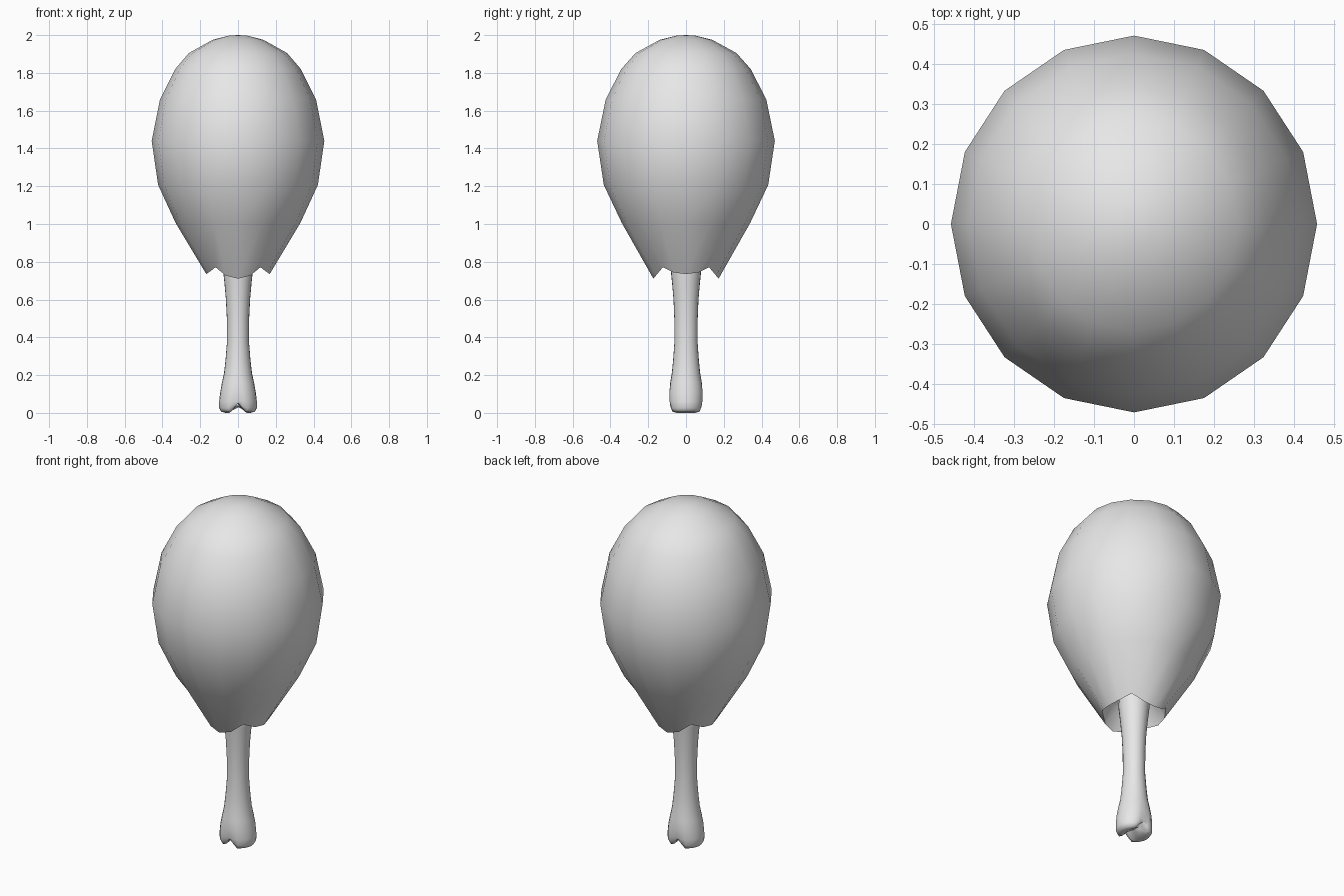
import bpy, bmesh, math

cube = bpy.data.objects.get("Cube")
if cube:
    bpy.data.objects.remove(cube, do_unlink=True)

grey = bpy.data.materials.new("plain grey")
grey.use_nodes = True
grey.diffuse_color = (0.8, 0.8, 0.8, 1)
grey.node_tree.nodes["Principled BSDF"].inputs["Base Color"].default_value = (0.8, 0.8, 0.8, 1)


def lathe(name, profile, sides, shape, smooth_angle):
    """Loft rings of (rx, ry, z); shape adjusts each point; both ends are closed."""
    bm = bmesh.new()
    rings = []
    for i, (rx, ry, z) in enumerate(profile):
        ring = []
        for k in range(sides):
            a = 2 * math.pi * k / sides
            ring.append(bm.verts.new(shape(i, a, rx * math.cos(a), ry * math.sin(a), z)))
        rings.append(ring)
    for low, high in zip(rings, rings[1:]):
        for k in range(sides):
            n = (k + 1) % sides
            bm.faces.new((low[k], low[n], high[n], high[k]))
    for ring in (rings[0], rings[-1]):
        bmesh.ops.contextual_create(bm, geom=ring)
    caps = [f for f in bm.faces if len(f.verts) == sides]
    bmesh.ops.poke(bm, faces=caps)
    bmesh.ops.recalc_face_normals(bm, faces=bm.faces)
    mesh = bpy.data.meshes.new(name)
    bm.to_mesh(mesh)
    bm.free()
    mesh.materials.append(grey)
    obj = bpy.data.objects.new(name, mesh)
    bpy.context.collection.objects.link(obj)
    bpy.ops.object.select_all(action='DESELECT')
    obj.select_set(True)
    bpy.context.view_layer.objects.active = obj
    bpy.ops.object.shade_smooth_by_angle(angle=math.radians(smooth_angle))
    return obj


# Meat: inner lining, scalloped rim, then the egg-shaped outside
meat_profile = [(0.06, 0.88), (0.125, 0.84), (0.168, 0.723), (0.33, 1.005),
                (0.423, 1.207), (0.457, 1.44), (0.413, 1.66), (0.333, 1.82),
                (0.26, 1.905), (0.135, 1.975), (0.05, 1.997)]


def scallop(i, a, x, y, z):
    if i == 2:
        # Four tips on the axes, valleys on the diagonals
        z += 0.012 * math.cos(2 * a) + 0.048 * math.sin(2 * a) ** 4
    return x, y, z


meat = lathe("meat", [(r, r * 1.029, z) for r, z in meat_profile], 16, scallop, 60)
# Level the crown
for v in meat.data.vertices:
    if v.co.z > 1.996 and abs(v.co.x) + abs(v.co.y) < 0.001:
        v.co.z = 2.0

# Bone: slim shaft flaring into two knuckles split by a notch along y
bone_profile = [(0.03, 0.03, 0.002), (0.065, 0.065, 0), (0.088, 0.082, 0.006),
                (0.1, 0.09, 0.025), (0.1, 0.093, 0.06), (0.094, 0.093, 0.11),
                (0.085, 0.085, 0.16), (0.074, 0.075, 0.21), (0.066, 0.068, 0.28),
                (0.058, 0.061, 0.38), (0.059, 0.062, 0.5), (0.064, 0.066, 0.6),
                (0.072, 0.074, 0.69), (0.082, 0.083, 0.78), (0.08, 0.08, 0.9)]


def knuckle(i, a, x, y, z):
    near = max(0, 1 - abs(x) / 0.04)
    low = max(0, 1 - z / 0.18)
    y *= 1 - 0.16 * near * low
    if z < 0.05:
        z += near * (0.05 - z)
    return x, y, z


bone = lathe("bone", bone_profile, 24, knuckle, 60)
for v in bone.data.vertices:
    if v.co.z < 0.1 and abs(v.co.x) + abs(v.co.y) < 0.001:
        v.co.z = 0.05
